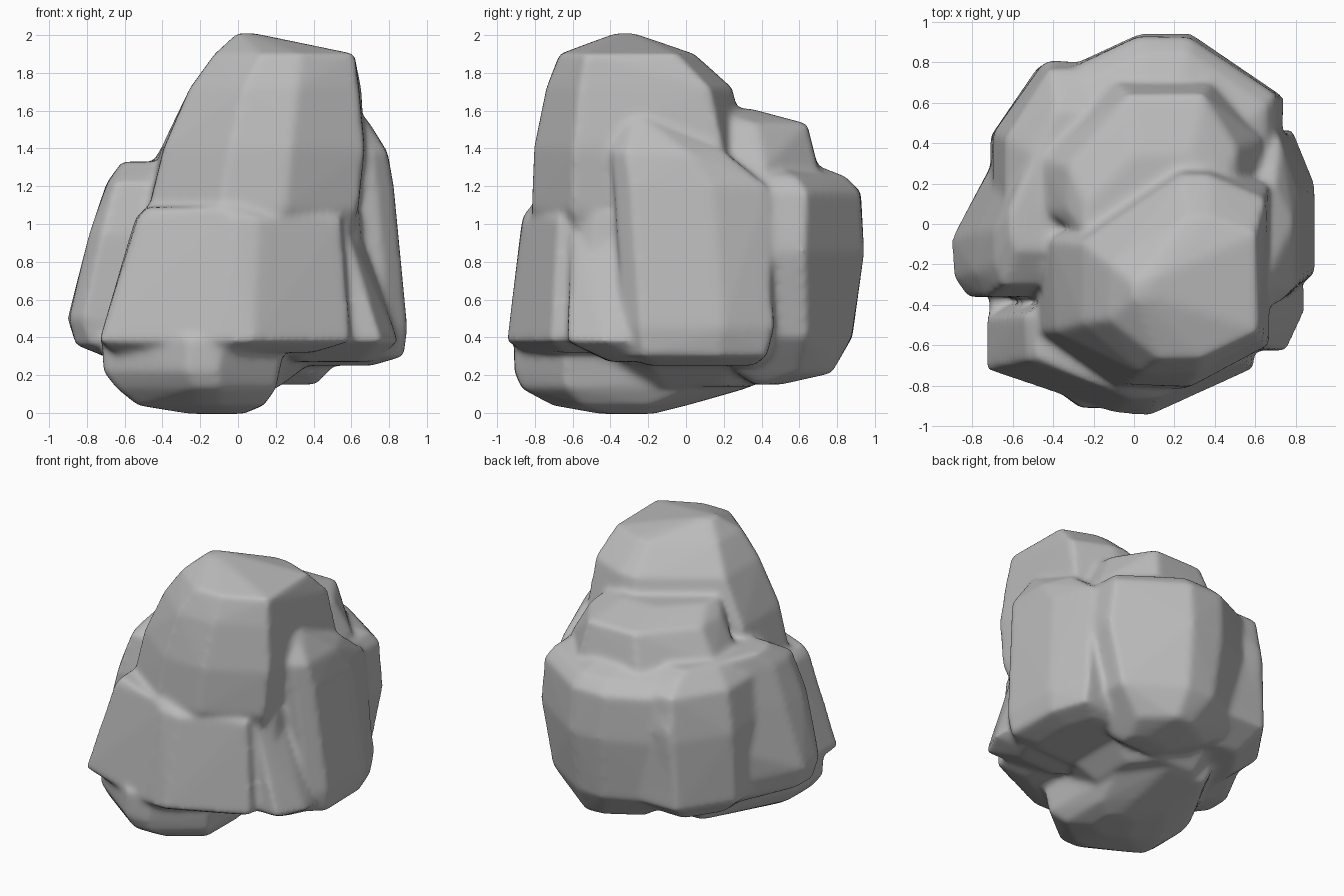
import bpy
import bmesh
import random

random.seed(4)

default_cube = bpy.data.objects.get("Cube")
if default_cube:
    bpy.data.objects.remove(default_cube, do_unlink=True)

# Single stone colour
stone = bpy.data.materials.new("grey stone")
stone.use_nodes = True
stone.diffuse_color = (.5, .5, .5, 1)
shader = next(n for n in stone.node_tree.nodes if n.type == "BSDF_PRINCIPLED")
shader.inputs["Base Color"].default_value = stone.diffuse_color
shader.inputs["Roughness"].default_value = .9

cluster = bmesh.new()


def chamfered_ring(layer, cuts):
    """Eight points around a box slice; each corner is cut by (x, y) fractions."""
    z, left, right, front, back = layer
    width, depth = right - left, back - front
    front_left, front_right, back_right, back_left = [
        (width * across, depth * along) for across, along in cuts]
    outline = [
        (left + front_left[0], front), (right - front_right[0], front),
        (right, front + front_right[1]), (right, back - back_right[1]),
        (right - back_right[0], back), (left + back_left[0], back),
        (left, back - back_left[1]), (left, front + front_left[1]),
    ]
    return [(x, y, z) for x, y in outline]


def add_boulder(cuts, layers, rough=.012):
    """Add the convex hull of stacked slices to the cluster."""
    points = []
    for layer in layers:
        for x, y, z in chamfered_ring(layer, cuts):
            points.append(cluster.verts.new((x + random.uniform(-rough, rough),
                                             y + random.uniform(-rough, rough), z)))
    hull = bmesh.ops.convex_hull(cluster, input=points)
    spare = {v for key in ("geom_interior", "geom_unused") for v in hull[key]
             if isinstance(v, bmesh.types.BMVert) and v.is_valid}
    bmesh.ops.delete(cluster, geom=list(spare), context="VERTS")


# Corner order: front left, front right, back right, back left
# Layers are: height, left, right, front, back
slight, even = (.1, .1), [(.25, .25)] * 4

# Tall central stone
add_boulder([(.33, .25), (.36, .18), (.3, .12), (.55, .35)], [
    (.8, -.48, .56, -.7, .3),
    (1.08, -.47, .64, -.81, .33),
    (1.4, -.4, .66, -.8, .32),
    (1.72, -.25, .64, -.74, .25),
    (1.9, -.13, .61, -.66, .04),
    (2.01, 0, .08, -.37, -.27),
])

# Stepped shoulder behind the peak
add_boulder([slight, slight, (.22, .4), (.35, .55)], [
    (.9, -.55, .64, 0, .76),
    (1.3, -.46, .62, 0, .7),
    (1.53, -.34, .52, 0, .64),
    (1.61, -.24, .42, -.1, .34),
])

# Large stone at the back
add_boulder([slight, slight, (.36, .36), (.42, .3)], [
    (.15, .1, .4, .36, .5),
    (.21, -.1, .46, .28, .77),
    (.4, -.38, .63, .2, .88),
    (.85, -.5, .73, .1, .94),
    (1.17, -.48, .71, .1, .93),
    (1.25, -.42, .66, .1, .84),
    (1.32, -.3, .5, .1, .67),
])

# Slanted stone on the -x side, and the bulge at its rear
add_boulder([slight, slight, slight, (.55, .74)], [
    (.26, -.6, -.2, -.2, .55),
    (.36, -.86, -.1, -.35, .7),
    (.5, -.9, -.1, -.37, .77),
    (.95, -.79, -.1, -.35, .8),
    (1.22, -.7, -.1, -.3, .74),
    (1.33, -.62, -.2, -.12, .55),
])
add_boulder([slight, slight, slight, (.4, .4)], [
    (.26, -.55, -.2, 0, .6),
    (.4, -.71, -.1, -.1, .78),
    (.9, -.7, -.1, -.1, .8),
    (1.2, -.64, -.1, -.1, .76),
    (1.31, -.52, -.2, 0, .6),
])

# Flat-faced stone on the +x side
add_boulder([slight, (.15, .12), (.15, .34), slight], [
    (.25, .3, .7, -.2, .36),
    (.3, .2, .87, -.32, .42),
    (.45, .2, .9, -.34, .47),
    (1.2, .2, .82, -.39, .43),
    (1.38, .2, .8, -.4, .2),
    (1.56, .3, .67, -.32, -.18),
])

# Broad stone across the front
add_boulder([(.48, .4), (.4, .4), slight, slight], [
    (.32, -.66, .4, -.85, -.35),
    (.38, -.73, .6, -.94, -.4),
    (1.03, -.54, .55, -.86, -.4),
    (1.09, -.48, .3, -.83, -.4),
])

# Wedge between the front and flat side stones, with a knob on top
add_boulder([slight, (.15, .3), slight, slight], [
    (.27, .3, .72, -.4, 0),
    (.38, .2, .84, -.62, 0),
    (.75, .2, .72, -.6, 0),
    (1.02, .2, .61, -.6, 0),
])
add_boulder(even, [
    (.8, .38, .66, -.6, -.2),
    (1.05, .42, .65, -.58, -.2),
    (1.16, .5, .61, -.52, -.2),
])

# Foot the cluster rests on
add_boulder([(.48, .25), (.35, .2), (.25, .25), (.35, .5)], [
    (-.005, -.25, .02, -.45, -.18),
    (.04, -.52, .14, -.7, 0),
    (.13, -.64, .19, -.87, .32),
    (.22, -.71, .22, -.9, .36),
    (.4, -.71, .25, -.92, .42),
])

# Core filling the middle
add_boulder(even, [
    (.14, -.35, .22, -.3, .35),
    (.35, -.5, .5, -.5, .55),
    (1.1, -.5, .6, -.5, .6),
])

# Fuse the stones into one worn surface
bmesh.ops.recalc_face_normals(cluster, faces=cluster.faces[:])
mesh = bpy.data.meshes.new("boulder_cluster")
cluster.to_mesh(mesh)
cluster.free()
mesh.materials.append(stone)
mesh.shade_smooth()
rock = bpy.data.objects.new("boulder_cluster", mesh)
bpy.context.collection.objects.link(rock)

remesh = rock.modifiers.new("fused surface", "REMESH")
remesh.mode = "VOXEL"
remesh.voxel_size = .02
remesh.use_smooth_shade = True
worn = rock.modifiers.new("worn edges", "SMOOTH")
worn.factor = .5
worn.iterations = 9
